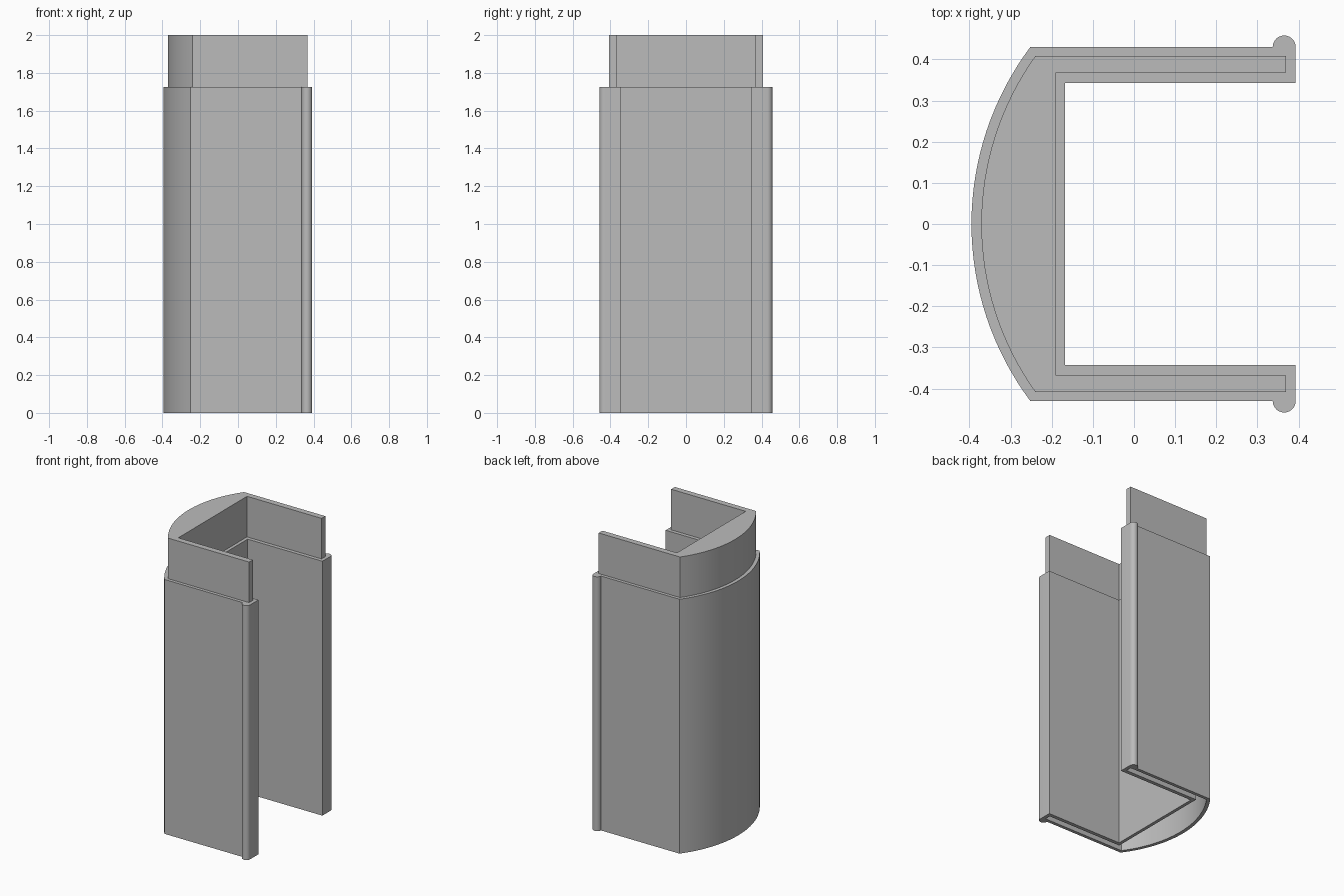
import bpy
import bmesh
import math

if "Cube" in bpy.data.objects:
    bpy.data.objects.remove(bpy.data.objects["Cube"], do_unlink=True)

SHOULDER = 1.725
SOCKET_DEPTH = 0.28

grey = bpy.data.materials.new("plain grey")
grey.use_nodes = True
colour = (0.5, 0.5, 0.5, 1)
grey.diffuse_color = colour
grey.node_tree.nodes["Principled BSDF"].inputs["Base Color"].default_value = colour


def arc(cx, cy, r, start, end, steps):
    return [(cx + r * math.cos(start + (end - start) * i / steps),
             cy + r * math.sin(start + (end - start) * i / steps))
            for i in range(steps + 1)]


def channel(bow_x, corner_x, side_y, web_x, inner_y, tip_x, bead=0):
    """Closed outline of a bow-backed channel open towards +x."""
    sag = corner_x - bow_x
    radius = (side_y ** 2 + sag ** 2) / (2 * sag)
    half = math.asin(side_y / radius)
    bow = arc(bow_x + radius, 0, radius, math.pi - half, math.pi + half, 32)
    # Lower arm, from the outside edge round the tip to the web
    arm = [(tip_x, -inner_y), (web_x, -inner_y)]
    if bead:
        arm = arc(tip_x - bead, -side_y, bead, math.pi, 2 * math.pi, 16) + arm
    else:
        arm = [(tip_x, -side_y)] + arm
    return bow + arm + [(x, -y) for x, y in reversed(arm)]


def prism(name, outline, bottom, top):
    bm = bmesh.new()
    face = bm.faces.new([bm.verts.new((x, y, bottom)) for x, y in outline])
    grown = bmesh.ops.extrude_face_region(bm, geom=[face])["geom"]
    verts = [g for g in grown if isinstance(g, bmesh.types.BMVert)]
    bmesh.ops.translate(bm, verts=verts, vec=(0, 0, top - bottom))
    bmesh.ops.recalc_face_normals(bm, faces=bm.faces)
    mesh = bpy.data.meshes.new(name)
    bm.to_mesh(mesh)
    bm.free()
    mesh.materials.append(grey)
    obj = bpy.data.objects.new(name, mesh)
    bpy.context.collection.objects.link(obj)
    return obj


def activate(obj):
    bpy.ops.object.select_all(action='DESELECT')
    obj.select_set(True)
    bpy.context.view_layer.objects.active = obj


sleeve = channel(-0.395, -0.252, 0.43, -0.168, 0.343, 0.393, bead=0.028)
insert = channel(-0.371, -0.24, 0.408, -0.19, 0.368, 0.369)

# Main body with beaded arm tips, and the raised spigot on top
body = prism("body", sleeve, 0, SHOULDER)
spigot = prism("top_spigot", insert, SHOULDER, 2)

# Matching socket cut into the underside
cutter = prism("socket_cutter", insert, -0.1, SOCKET_DEPTH)
cutter.hide_render = True
activate(body)
cut = body.modifiers.new("socket", 'BOOLEAN')
cut.operation = 'DIFFERENCE'
cut.solver = 'EXACT'
cut.object = cutter
bpy.ops.object.modifier_apply(modifier=cut.name)
bpy.data.objects.remove(cutter, do_unlink=True)

for part in (body, spigot):
    activate(part)
    bpy.ops.object.shade_smooth_by_angle(angle=math.radians(30))
